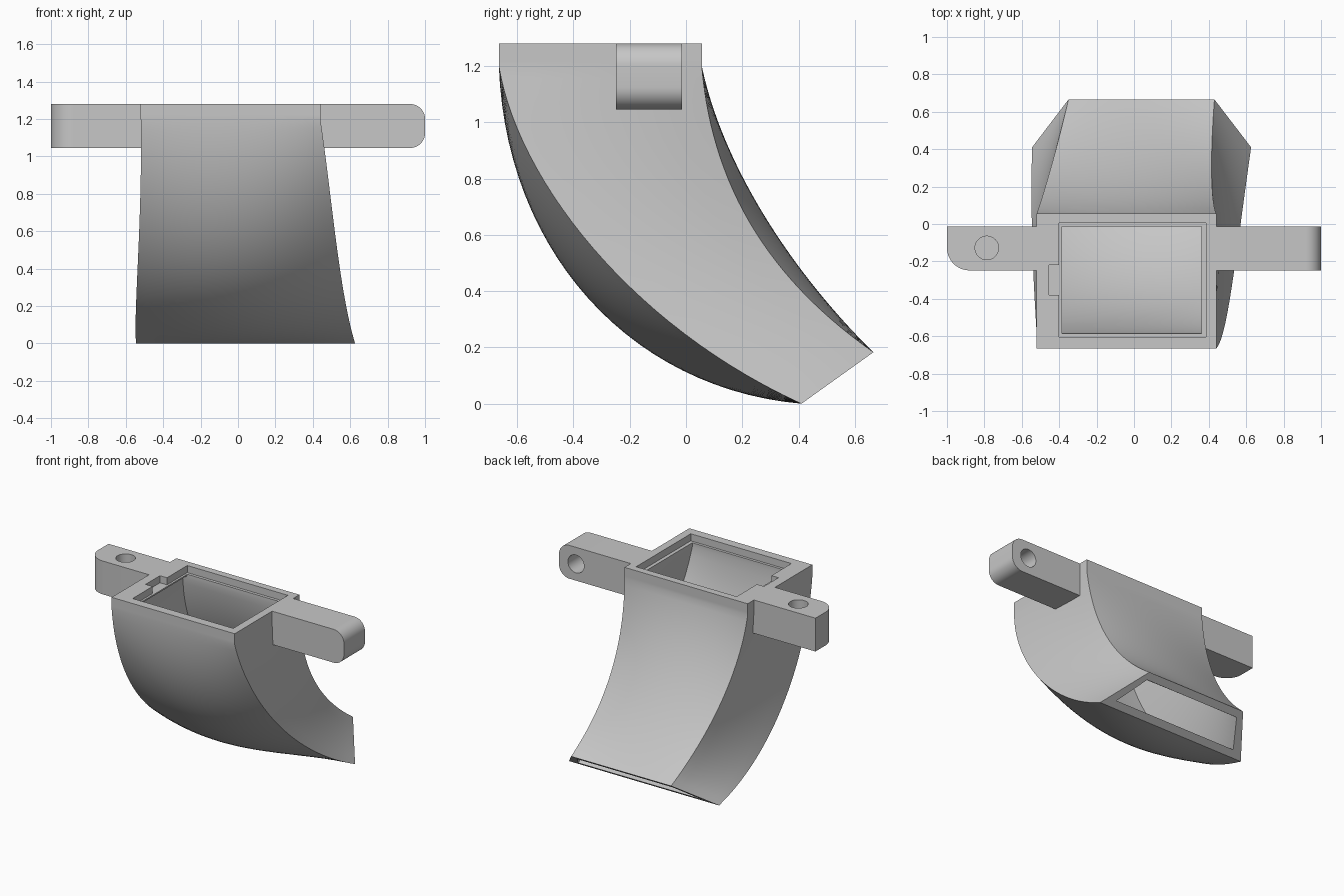
import bpy, bmesh, math
from mathutils import Vector, Matrix

if "Cube" in bpy.data.objects:
    bpy.data.objects.remove(bpy.data.objects["Cube"], do_unlink=True)

grey = bpy.data.materials.new("plain_grey")
grey.use_nodes = True
grey.diffuse_color = (0.57, 0.57, 0.57, 1)
grey.node_tree.nodes["Principled BSDF"].inputs["Base Color"].default_value = (0.57, 0.57, 0.57, 1)

TOP, COLLAR = 1.28, 1.2
STEPS, ACROSS, DEEP = 28, 20, 6


def finish(bm, name):
    bmesh.ops.recalc_face_normals(bm, faces=bm.faces)
    mesh = bpy.data.meshes.new(name)
    bm.to_mesh(mesh)
    bm.free()
    mesh.materials.append(grey)
    obj = bpy.data.objects.new(name, mesh)
    bpy.context.collection.objects.link(obj)
    return obj


def box(name, lo, hi, radius=0, rounded=None):
    """Box between two corners; edges whose midpoint passes the test are rounded."""
    lo, hi = Vector(lo), Vector(hi)
    bm = bmesh.new()
    bmesh.ops.create_cube(bm, size=1)
    for v in bm.verts:
        v.co = (lo + hi) / 2 + v.co * (hi - lo)
    if rounded:
        edges = [e for e in bm.edges if rounded((e.verts[0].co + e.verts[1].co) / 2)]
        bmesh.ops.bevel(bm, geom=edges, offset=radius, segments=10, profile=0.5, affect='EDGES')
    return finish(bm, name)


def cylinder(name, centre, radius, depth, rotation=Matrix()):
    bm = bmesh.new()
    bmesh.ops.create_cone(bm, cap_ends=True, segments=40, radius1=radius, radius2=radius,
                          depth=depth, matrix=Matrix.Translation(centre) @ rotation)
    return finish(bm, name)


def cut(obj, cutter):
    cutter.hide_render = True
    mod = obj.modifiers.new("cut", 'BOOLEAN')
    mod.operation, mod.solver, mod.object = 'DIFFERENCE', 'EXACT', cutter
    bpy.context.view_layer.objects.active = obj
    bpy.ops.object.modifier_apply(modifier=mod.name)
    bpy.data.objects.remove(cutter, do_unlink=True)


def bezier(p, t):
    s = 1 - t
    return p[0] * s**3 + p[1] * 3 * s * s * t + p[2] * 3 * s * t * t + p[3] * t**3


# Bezier controls from collar to outlet: x of the right and left edges,
# then (y, z) of the shallow edge line and of the bulging crown line
FRONT = dict(right=(-.52, -.51, -.56, -.545), left=(.44, .5, .54, .626),
             edge=((-.665, -.6, -.2, .41), (COLLAR, .8, .28, 0)),
             crown=((-.665, -.64, -.2, .41), (COLLAR, .55, .06, 0)))
BACK = dict(right=(-.52, -.5, -.43, -.35), left=(.44, .42, .4, .43),
            edge=((.056, .09, .27, .666), (COLLAR, .8, .46, .183)),
            crown=((.056, .13, .38, .666), (COLLAR, .84, .46, .183)))


def skin_point(face, t, u):
    """Point on the front or back wall; the bulge peaks near the middle."""
    bulge = 0.55 * (1 - u) * (1 - 2 * u) + 4 * u * (1 - u)
    right, left = bezier(face["right"], t), bezier(face["left"], t)
    y, z = (bezier(e, t) * (1 - bulge) + bezier(c, t) * bulge
            for e, c in zip(face["edge"], face["crown"]))
    return Vector((right + (left - right) * u, y, z))


def surface(t, u, v):
    """Negative t runs up the straight collar."""
    s = max(t, 0)
    p = skin_point(FRONT, s, u).lerp(skin_point(BACK, s, u), v)
    p.z += (TOP - COLLAR) * max(-t, 0)
    return p


def ring(bm, t, inner):
    """Outer or inner outline of the duct at one station."""
    s = max(t, 0)
    u0, u1, v0, v1 = 0, 1, 0, 1
    if inner:
        u0 = .14 if t < 0 else .06 + .045 * (1 - s)**3
        u1 = .917 + .023 * s
        swell = .08 * s * (1 - s)
        v0 = .112 + .058 * s * s + swell
        v1 = .902 - .072 * s * s - swell
    us = [u0 + (u1 - u0) * i / ACROSS for i in range(ACROSS + 1)]
    vs = [v0 + (v1 - v0) * i / DEEP for i in range(1, DEEP)]
    path = [(u, v0) for u in us] + [(u1, v) for v in vs]
    path += [(u, v1) for u in reversed(us)] + [(u0, v) for v in reversed(vs)]
    return [bm.verts.new(surface(t, u, v)) for u, v in path]


def bridge(bm, a, b):
    n = len(a)
    for i in range(n):
        j = (i + 1) % n
        bm.faces.new((a[i], a[j], b[j], b[i]))


# Hollow duct with open inlet and outlet
bm = bmesh.new()
stations = [-1, -.25] + [i / STEPS for i in range(STEPS + 1)]
outer = [ring(bm, t, False) for t in stations]
inner = [ring(bm, t, True) for t in stations]
for skin in (outer, inner):
    for a, b in zip(skin, skin[1:]):
        bridge(bm, a, b)
bridge(bm, outer[0], inner[0])
bridge(bm, outer[-1], inner[-1])
duct = finish(bm, "curved_duct")

# Stepped seat and side notch in the inlet rim
cut(duct, box("seat_cutter", (-.4, -.603, TOP - .05), (.385, .006, TOP + .1)))
cut(duct, box("notch_cutter", (-.455, -.38, TOP - .05), (-.34, -.22, TOP + .1)))

# Mounting arms, each with one blind hole
right_arm = box("right_arm", (-1, -.248, 1.045), (-.5, -.014, TOP), .12,
                lambda m: m.x < -.99 and m.y < -.24)
cut(right_arm, cylinder("hole_cutter", (-.787, -.128, TOP), .063, .36))

left_arm = box("left_arm", (.44, -.248, 1.045), (1, -.014, TOP), .08,
               lambda m: m.x > .99 and abs(m.y + .131) < .01)
cut(left_arm, cylinder("hole_cutter", (.868, -.014, 1.163), .063, .36,
                       Matrix.Rotation(math.pi / 2, 4, 'X')))

# Smooth curved faces, keep corners crisp
for obj in (duct, right_arm, left_arm):
    bpy.ops.object.select_all(action='DESELECT')
    obj.select_set(True)
    bpy.context.view_layer.objects.active = obj
    bpy.ops.object.shade_smooth_by_angle(angle=math.radians(30))
